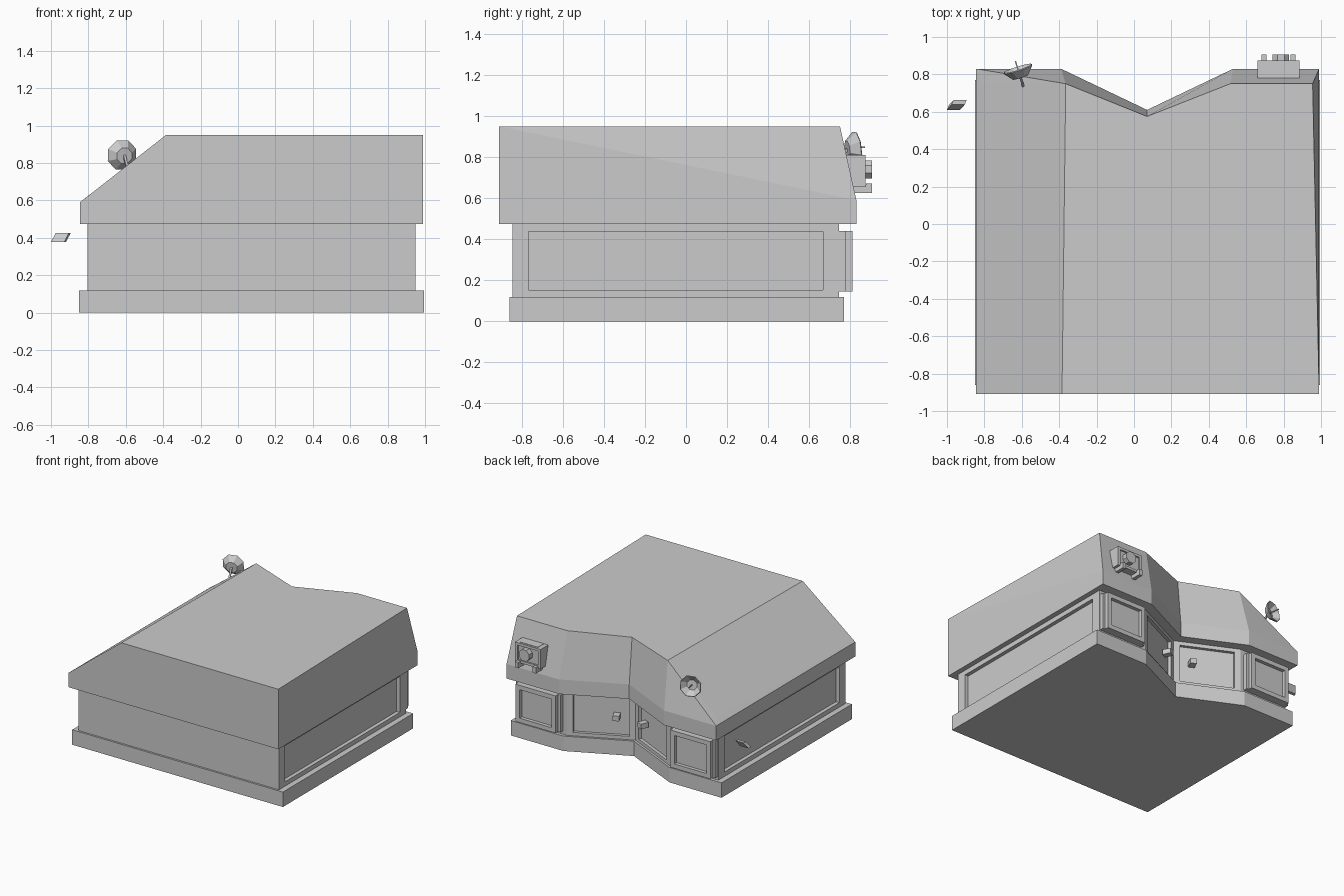
import bpy, bmesh
from mathutils import Vector, Matrix

if "Cube" in bpy.data.objects:
    bpy.data.objects.remove(bpy.data.objects["Cube"])


def finish(name, bm):
    bmesh.ops.recalc_face_normals(bm, faces=bm.faces)
    me = bpy.data.meshes.new(name)
    bm.to_mesh(me)
    bm.free()
    ob = bpy.data.objects.new(name, me)
    bpy.context.collection.objects.link(ob)
    return ob


def ring(bm, a, b):
    n = len(a)
    for i in range(n):
        j = (i + 1) % n
        bm.faces.new((a[i], a[j], b[j], b[i]))


def recessed_quad(bm, quad, mu, mv, depth):
    """Quad with a sunk panel; mu, mv are the margins along and up."""
    o, px, _, py = [v.co.copy() for v in quad]
    u, v = (px - o).normalized(), (py - o).normalized()
    inward = v.cross(u)
    w, h = (px - o).length, (py - o).length
    rect = [(mu, mv), (w - mu, mv), (w - mu, h - mv), (mu, h - mv)]
    rim = [bm.verts.new(o + u * a + v * b) for a, b in rect]
    deep = [bm.verts.new(p.co + inward * depth) for p in rim]
    ring(bm, quad, rim)
    ring(bm, rim, deep)
    bm.faces.new(deep)


def prism(name, profile, z0, z1, recesses={}):
    """Upright prism of a counter-clockwise outline, optional sunk sides."""
    bm = bmesh.new()
    lo = [bm.verts.new((x, y, z0)) for x, y in profile]
    hi = [bm.verts.new((x, y, z1)) for x, y in profile]
    bm.faces.new(lo[::-1])
    bm.faces.new(hi)
    n = len(profile)
    for i in range(n):
        j = (i + 1) % n
        quad = (lo[i], lo[j], hi[j], hi[i])
        if i in recesses:
            recessed_quad(bm, quad, *recesses[i])
        else:
            bm.faces.new(quad)
    return finish(name, bm)


def box(name, x0, x1, y0, y1, z0, z1, recesses={}):
    return prism(name, [(x0, y0), (x1, y0), (x1, y1), (x0, y1)], z0, z1, recesses)


def lathe(name, stations, origin, axis, sides=8):
    """Closed low-poly turned shape: stations are (distance, radius)."""
    bm = bmesh.new()
    m = Matrix.Translation(origin) @ Vector(axis).to_track_quat('Z', 'Y').to_matrix().to_4x4()
    rot = Matrix.Rotation(3.14159265 / sides, 4, 'Z')
    rings = []
    for d, r in stations:
        verts = bmesh.ops.create_circle(bm, segments=sides, radius=r,
                                        matrix=m @ Matrix.Translation((0, 0, d)) @ rot)['verts']
        rings.append(verts)
    for a, b in zip(rings, rings[1:]):
        ring(bm, a, b)
    bm.faces.new(rings[0])
    bm.faces.new(rings[-1])
    return finish(name, bm)


# plinth and walls with sunk side panels and sunk doors in the rear notch
prism("base", [(-.85, -.86), (.995, -.86), (.995, .77), (.535, .77),
               (.07, .55), (-.395, .77), (-.85, .77)], 0, .118)
prism("walls", [(-.805, -.845), (.95, -.845), (.95, .745), (.52, .745),
                (.07, .53), (-.38, .745), (-.805, .745)], .1, .49,
      {1: (.077, .053, .03), 6: (.077, .053, .03),
       3: (.045, .045, .025), 4: (.045, .045, .025)})

# roof: eave band, rear slope, cut-off left side
bm = bmesh.new()
eave = [(-.845, -.91), (.99, -.91), (.99, .83), (.53, .83),
        (.07, .61), (-.39, .83), (-.845, .83)]
bot = [bm.verts.new((x, y, .475)) for x, y in eave]
mid = [bm.verts.new((x, y, .59)) for x, y in eave]
top = [bm.verts.new(p) for p in [
    (-.385, -.91, .95), (.99, -.91, .95), (.955, .75, .95), (.515, .75, .95),
    (.07, .575, .95), (-.365, .75, .95), (-.805, .75, .622)]]
bm.faces.new(bot[::-1])
ring(bm, bot, mid)
bm.faces.new((mid[0], mid[1], top[1], top[0]))
bm.faces.new((mid[1], mid[2], top[1]))
bm.faces.new((mid[2], top[2], top[1]))
for i in range(2, 5):
    bm.faces.new((mid[i], mid[i + 1], top[i + 1], top[i]))
bm.faces.new((mid[5], mid[6], top[5]))
bm.faces.new((mid[6], top[6], top[5]))
bm.faces.new((mid[6], mid[0], top[6]))
bm.faces.new((mid[0], top[0], top[5], top[6]))
bm.faces.new(top[:6])
finish("roof", bm)

# rear windows: backing and stepped frame with sunk pane
for side, x0, x1 in (("left", -.80, -.41), ("right", .555, .945)):
    box(side + "_window_backing", x0, x1, .735, .778, .145, .44)
    box(side + "_window_frame", x0 + .02, x1 - .02, .77, .81, .145, .44,
        {2: (.035, .035, .028)})

# door handles close to the notch, square to each door
for side, s in (("left", -1), ("right", 1)):
    ob = box(side + "_door_handle", -.024, .024, -.035, .03, -.02, .02)
    ob.location = (.07 + s * .115, .605, .30)
    ob.rotation_euler.z = s * .445

# loose slanted tab beside the left wall
bm = bmesh.new()
a = [bm.verts.new(p) for p in [(-1, .61, .377), (-.93, .61, .377), (-.92, .635, .377), (-.99, .635, .377)]]
b = [bm.verts.new(v.co + Vector((.025, .028, .048))) for v in a]
ring(bm, a, b)
bm.faces.new(a)
bm.faces.new(b)
finish("loose_tab", bm)

# satellite dish on the slanted roof side
axis = Vector((-.3, .95, .12)).normalized()
hub = Vector((-.607, .785, .838))
lathe("dish", [(0, .045), (.045, .085), (.05, .08), (.012, .04)], hub, axis)
lathe("dish_feed", [(0, .005), (.09, .005)], hub, axis, 4)
mount = Vector((-.59, .73, .765))
lathe("dish_mount", [(0, .009), ((hub - mount).length, .009)], mount, hub - mount, 4)

# air conditioning unit on the rear slope
box("cooler_body", .66, .885, .765, .875, .655, .81, {2: (.022, .02, .012)})
box("cooler_lid", .695, .85, .79, .86, .80, .813)
lathe("cooler_fan", [(0, .048), (.045, .048)], (.785, .86, .74), (0, 1, 0))
for x in (.695, .85):
    box("cooler_bracket", x - .014, x + .014, .78, .90, .625, .665)
    box("cooler_bracket_tip", x - .014, x + .014, .876, .905, .625, .672)
